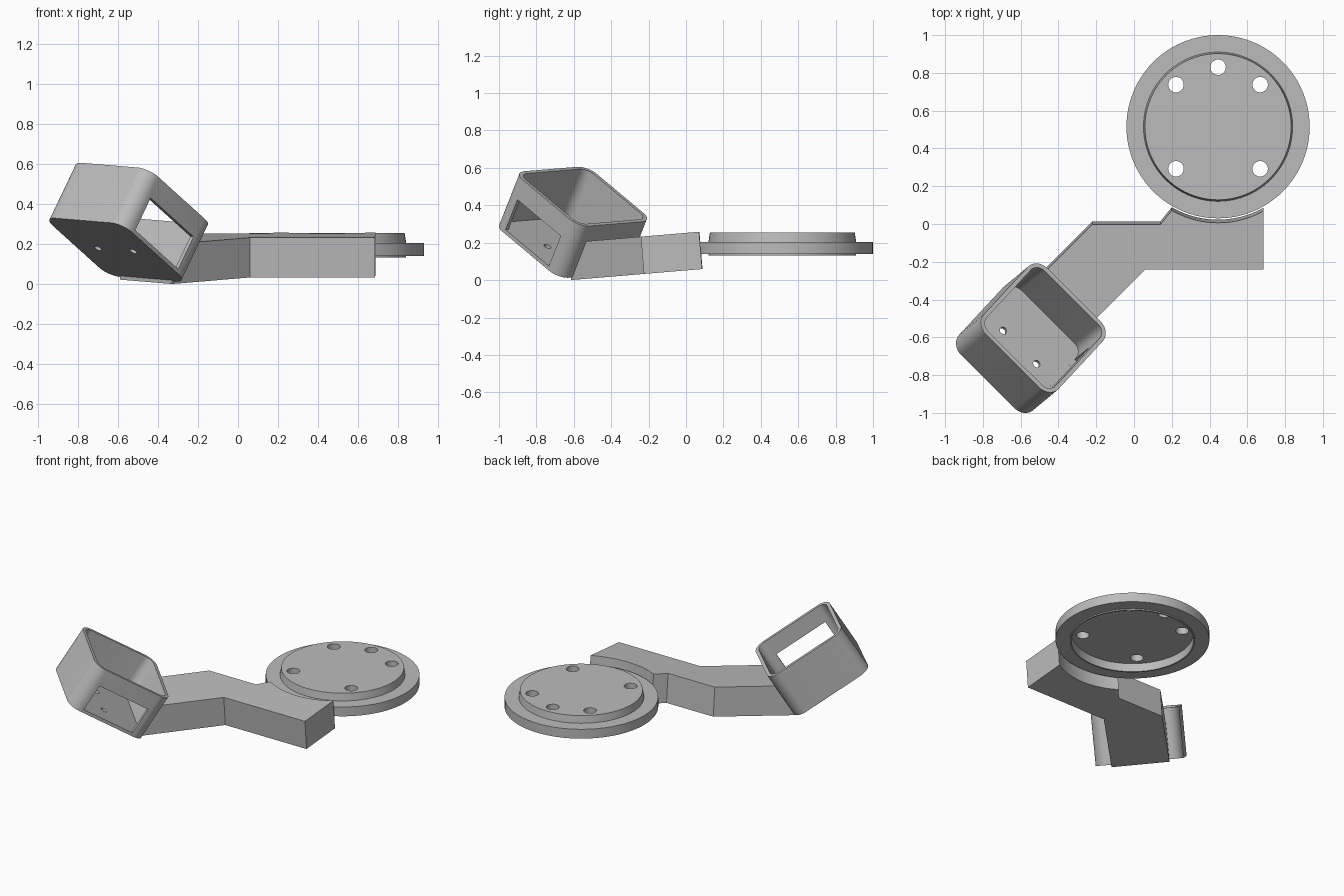
import bpy
import bmesh
from math import cos, sin, pi, radians, atan2
from mathutils import Matrix, Vector

if "Cube" in bpy.data.objects:
    bpy.data.objects.remove(bpy.data.objects["Cube"], do_unlink=True)

grey = bpy.data.materials.new("plain grey")
grey.use_nodes = True
grey.diffuse_color = (0.5, 0.5, 0.5, 1)
grey.node_tree.nodes["Principled BSDF"].inputs["Base Color"].default_value = (0.5, 0.5, 0.5, 1)


def make_object(name, bm, matrix=Matrix()):
    bmesh.ops.recalc_face_normals(bm, faces=bm.faces)
    bm.transform(matrix)
    mesh = bpy.data.meshes.new(name)
    bm.to_mesh(mesh)
    bm.free()
    mesh.materials.append(grey)
    obj = bpy.data.objects.new(name, mesh)
    bpy.context.collection.objects.link(obj)
    return obj


def prism(name, outline, low, high, matrix=Matrix()):
    bm = bmesh.new()
    base = bm.faces.new([bm.verts.new((x, y, low)) for x, y in outline])
    top = bmesh.ops.extrude_face_region(bm, geom=[base])["geom"]
    verts = [v for v in top if isinstance(v, bmesh.types.BMVert)]
    bmesh.ops.translate(bm, verts=verts, vec=(0, 0, high - low))
    return make_object(name, bm, matrix)


def arc(cx, cy, radius, start, end, steps):
    angles = [start + (end - start) * i / steps for i in range(steps + 1)]
    return [(cx + radius * cos(a), cy + radius * sin(a)) for a in angles]


def circle(cx, cy, radius, steps=32):
    return arc(cx, cy, radius, 0, 2 * pi, steps)[:-1]


def rounded_square(half, radius):
    c = half - radius
    points = []
    for i, (sx, sy) in enumerate([(1, 1), (-1, 1), (-1, -1), (1, -1)]):
        points += arc(sx * c, sy * c, radius, i * pi / 2, (i + 1) * pi / 2, 10)
    return points


def cut(obj, cutter):
    mod = obj.modifiers.new("cut", "BOOLEAN")
    mod.operation = "DIFFERENCE"
    mod.solver = "EXACT"
    mod.object = cutter
    bpy.context.view_layer.objects.active = obj
    bpy.ops.object.modifier_apply(modifier=mod.name)
    bpy.data.objects.remove(cutter, do_unlink=True)


def smooth(obj):
    bpy.ops.object.select_all(action="DESELECT")
    obj.select_set(True)
    bpy.context.view_layer.objects.active = obj
    bpy.ops.object.shade_smooth_by_angle(angle=radians(30))


# Round plate: a spun profile with a flange, a raised top and a recess below
plate_x, plate_y = 0.445, 0.515
profile = [(0, 0.19), (0.385, 0.19), (0.385, 0.132), (0.395, 0.132), (0.395, 0.14),
           (0.485, 0.14), (0.485, 0.205), (0.395, 0.205), (0.387, 0.255), (0, 0.255)]
bm = bmesh.new()
verts = [bm.verts.new((r, 0, z)) for r, z in profile]
edges = [bm.edges.new(pair) for pair in zip(verts, verts[1:])]
bmesh.ops.spin(bm, geom=verts + edges, cent=(0, 0, 0), axis=(0, 0, 1),
               angle=2 * pi, steps=96, use_merge=True)
bmesh.ops.remove_doubles(bm, verts=bm.verts, dist=0.0001)
plate = make_object("round_plate", bm, Matrix.Translation((plate_x, plate_y, 0)))

# Five bolt holes through the plate
for degrees in (45, 90, 135, 225, 315):
    a = radians(degrees)
    hole = circle(plate_x + 0.315 * cos(a), plate_y + 0.315 * sin(a), 0.041)
    cut(plate, prism("hole_cutter", hole, 0, 0.4))
smooth(plate)

# Cranked arm, tilted slightly about x, with a hollow that clears the plate
tilt = Matrix.Rotation(radians(4.8), 4, "X")
pivot = Vector((0, -0.225, 0.033))
arm_matrix = Matrix.Translation(pivot) @ tilt @ Matrix.Translation((0, 0.225, 0))
start = atan2(0.09 - plate_y, 0.685 - plate_x)
end = atan2(0.09 - plate_y, 0.2 - plate_x)
outline = [(-0.33, -0.615), (0.06, -0.225), (0.685, -0.225)]
outline += arc(plate_x, plate_y, 0.491, start, end, 24)
outline += [(0.14, 0.015), (-0.22, 0.015), (-0.59, -0.355)]
arm = prism("arm", outline, 0, 0.2, arm_matrix)

# Square cup frame: x runs outward along the arm, y sideways, z to the opening
n_out = Vector((-1, -1, 0)).normalized()
side = Vector((-1, 1, 0)).normalized()
up = Vector((0, 0, 1))
lean = radians(35)
axes = [n_out * cos(lean) + up * sin(lean), side, up * cos(lean) - n_out * sin(lean)]
# The sideways axis is flipped to keep the frame right-handed
axes[1] = axes[2].cross(axes[0])
turn = Matrix(axes).transposed().to_4x4()
cup_matrix = Matrix.Translation((-0.612, -0.659, 0.171)) @ tilt @ turn
cup_depth = 0.325

# Cut the arm where the cup sits
hull = rounded_square(0.28, 0.08)
cut(arm, prism("cup_hull", hull, 0, cup_depth, cup_matrix))
smooth(arm)

# Open cup with thin walls
cup = prism("cup", hull, 0, cup_depth, cup_matrix)
cut(cup, prism("cup_hollow", rounded_square(0.257, 0.057), 0.02, 0.5, cup_matrix))

# Window in the side wall that faces the front
window_side = -1 if (cup_matrix.to_3x3() @ Vector((0, 1, 0))).y > 0 else 1
near, far = 0.2 * window_side, 0.4 * window_side
window = [(-0.185, near), (0.185, near), (0.185, far), (-0.185, far)]
cut(cup, prism("window_cutter", window, 0.021, 0.21, cup_matrix))

# Two screw holes in the cup floor
for y in (-0.125, 0.125):
    cut(cup, prism("screw_cutter", circle(0, y, 0.02, 24), -0.1, 0.1, cup_matrix))
smooth(cup)
